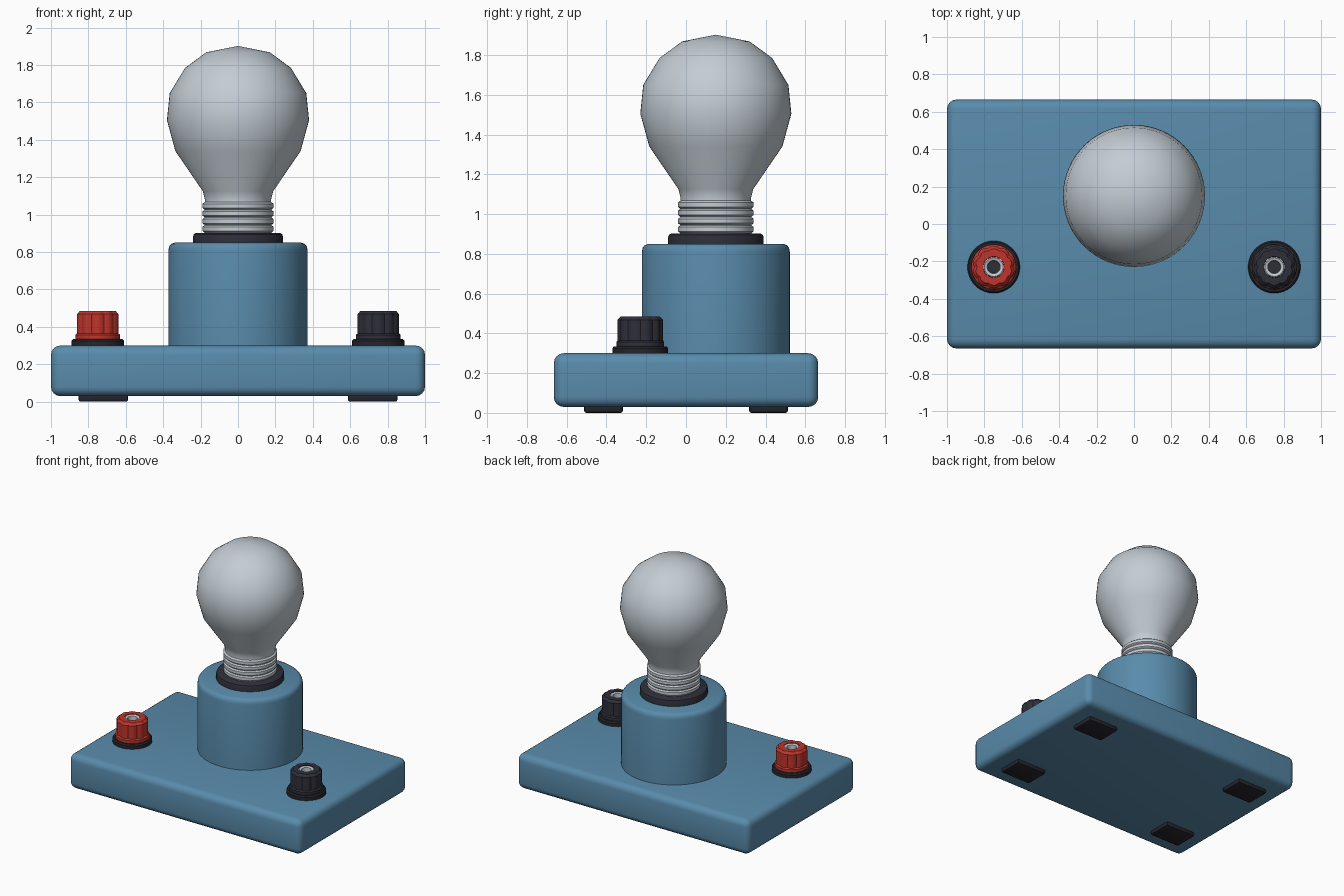
import bpy, bmesh, math

if "Cube" in bpy.data.objects:
    bpy.data.objects.remove(bpy.data.objects["Cube"], do_unlink=True)


def material(name, rgb):
    m = bpy.data.materials.new(name)
    m.use_nodes = True
    m.diffuse_color = (*rgb, 1)
    m.node_tree.nodes["Principled BSDF"].inputs["Base Color"].default_value = (*rgb, 1)
    return m


BLUE = material("blue plastic", (0.10, 0.26, 0.41))
GLASS = material("frosted glass", (0.55, 0.61, 0.66))
METAL = material("bright metal", (0.55, 0.60, 0.65))
RED = material("red plastic", (0.52, 0.035, 0.025))
BLACK = material("dark plastic", (0.028, 0.028, 0.042))
RUBBER = material("dark rubber", (0.019, 0.018, 0.025))


def finish(bm, name, mat, loc, angle):
    bmesh.ops.recalc_face_normals(bm, faces=bm.faces)
    mesh = bpy.data.meshes.new(name)
    bm.to_mesh(mesh)
    bm.free()
    ob = bpy.data.objects.new(name, mesh)
    ob.location = loc
    mesh.materials.append(mat)
    bpy.context.collection.objects.link(ob)
    bpy.ops.object.select_all(action="DESELECT")
    ob.select_set(True)
    bpy.context.view_layer.objects.active = ob
    bpy.ops.object.shade_smooth_by_angle(angle=math.radians(angle))
    return ob


def lathe(name, profile, mat, x, y, segs=48, angle=35, flutes=0, depth=0.0, fluted=()):
    """Turn an (r, z) profile; rows listed in fluted get a scalloped outline."""
    bm = bmesh.new()
    rows = []
    for i, (r, z) in enumerate(profile):
        if r == 0:
            rows.append([bm.verts.new((0, 0, z))] * segs)
            continue
        row = []
        for k in range(segs):
            a = math.tau * k / segs
            cut = depth * (1 - abs(math.sin(flutes * a / 2))) if i in fluted else 0
            row.append(bm.verts.new(((r - cut) * math.cos(a), (r - cut) * math.sin(a), z)))
        rows.append(row)
    for lo, hi in zip(rows, rows[1:]):
        for k in range(segs):
            n = (k + 1) % segs
            corners = list(dict.fromkeys((lo[k], lo[n], hi[n], hi[k])))
            if len(corners) > 2:
                bm.faces.new(corners)
    return finish(bm, name, mat, (x, y, 0), angle)


def rounded_box(name, size, loc, mat, bevel, segs):
    bm = bmesh.new()
    bmesh.ops.create_cube(bm, size=1)
    bmesh.ops.scale(bm, vec=size, verts=bm.verts)
    bmesh.ops.bevel(bm, geom=bm.edges[:], offset=bevel, segments=segs,
                    profile=0.5, affect="EDGES")
    return finish(bm, name, mat, loc, 40)


# Base slab and its four feet
rounded_box("base", (2, 1.33, 0.27), (0, 0, 0.165), BLUE, 0.05, 4)
for sx, side in ((-1, "right"), (1, "left")):
    for sy, end in ((-1, "front"), (1, "back")):
        rounded_box(f"{end}_{side}_foot", (0.265, 0.195, 0.05),
                    (sx * 0.72, sy * 0.415, 0.025), RUBBER, 0.012, 2)

# Lamp holder, collar, screw cap and bulb on one axis
AXIS = (0, 0.15)
lathe("lamp_holder", [(0, 0.29), (0.372, 0.29), (0.372, 0.81), (0.368, 0.83),
                      (0.358, 0.843), (0.34, 0.85), (0, 0.85)], BLUE, *AXIS, segs=64)
lathe("collar", [(0, 0.84), (0.24, 0.84), (0.24, 0.885), (0.236, 0.895),
                 (0.225, 0.902), (0, 0.902)], BLACK, *AXIS, segs=64)

thread = [(0, 0.89), (0.18, 0.89)]
for i in range(4):
    z = 0.905 + i * 0.041
    thread += [(0.18, z), (0.19, z + 0.008), (0.19, z + 0.03), (0.18, z + 0.038)]
lathe("screw_cap", thread + [(0.17, 1.07), (0, 1.07)], METAL, *AXIS, segs=64, angle=50)

lathe("bulb", [(0, 1.06), (0.178, 1.06), (0.177, 1.08), (0.188, 1.125), (0.335, 1.34),
               (0.38, 1.505), (0.365, 1.65), (0.283, 1.785), (0.17, 1.868), (0, 1.902)],
      GLASS, *AXIS, segs=64, angle=45)

# Binding posts: washer, fluted knob, metal tube and dark bore
for x, side, mat in ((-0.75, "right", RED), (0.75, "left", BLACK)):
    y = -0.23
    lathe(f"{side}_terminal_washer", [(0, 0.29), (0.14, 0.29), (0.14, 0.325),
                                      (0.132, 0.335), (0, 0.335)], RUBBER, x, y)
    lathe(f"{side}_terminal_knob",
          [(0, 0.33), (0.12, 0.33), (0.12, 0.357), (0.114, 0.365), (0.114, 0.468),
           (0.098, 0.486), (0.056, 0.486), (0.054, 0.42)],
          mat, x, y, segs=60, angle=30, flutes=10, depth=0.009, fluted=(3, 4, 5))
    lathe(f"{side}_terminal_tube", [(0.055, 0.42), (0.055, 0.481), (0.05, 0.484),
                                    (0.035, 0.478), (0.033, 0.425)], METAL, x, y, segs=32)
    lathe(f"{side}_terminal_bore", [(0.04, 0.428), (0, 0.428)], BLACK, x, y, segs=32)
